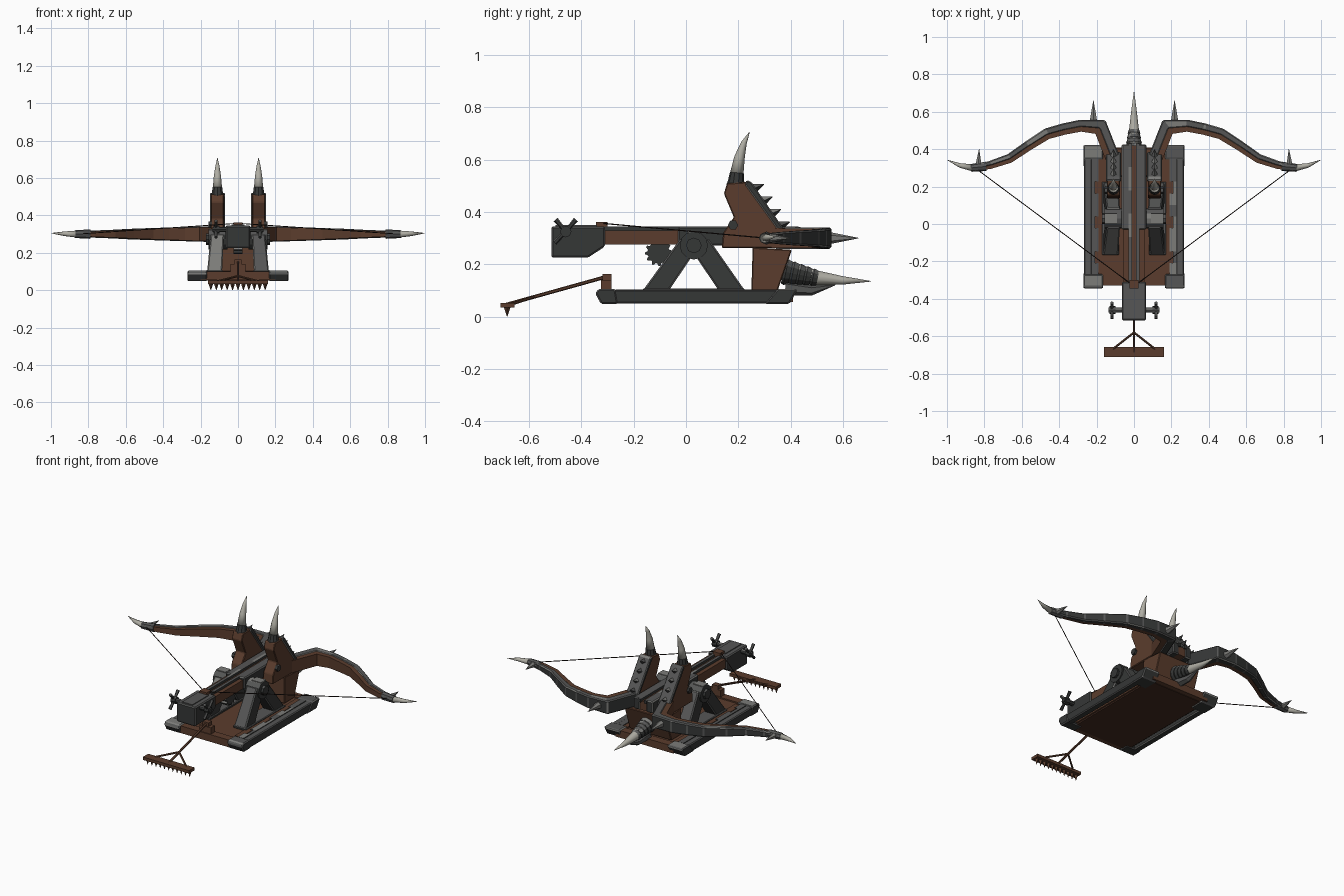
import bpy, bmesh, math, random
from mathutils import Vector

random.seed(4)

def material(name, r, g, b):
    m = bpy.data.materials.new(name)
    m.diffuse_color = (r, g, b, 1)
    return m

WOOD = material("brown_wood", 0.104, 0.046, 0.026)
DWOOD = material("dark_wood", 0.055, 0.024, 0.015)
IRON = material("dark_iron", 0.036, 0.038, 0.037)
MID = material("mid_iron", 0.092, 0.093, 0.092)
WORN = material("worn_edge", 0.2, 0.2, 0.19)
BONE = material("bone", 0.43, 0.42, 0.37)
ROPE = material("string", 0.02, 0.012, 0.01)

def build(name, verts, faces, mat, bevel=0, smooth=False):
    me = bpy.data.meshes.new(name)
    metal = mat in (IRON, MID)
    for m in ([mat, MID, WORN] if metal else [mat]):
        me.materials.append(m)
    bm = bmesh.new()
    vs = [bm.verts.new(v) for v in verts]
    for f in faces:
        bm.faces.new([vs[i] for i in f])
    bmesh.ops.recalc_face_normals(bm, faces=bm.faces[:])
    if bevel:
        bmesh.ops.bevel(bm, geom=bm.edges[:], offset=bevel, segments=1,
                        affect='EDGES', profile=0.5, material=1 if metal else 0)
    bm.normal_update()
    for f in bm.faces:
        f.smooth = smooth
        # iron is paler on top, with scattered worn edges
        if metal and f.normal.z > 0.5:
            f.material_index = 1
        if metal and f.material_index == 1 and random.random() < 0.25:
            f.material_index = 2
    bm.to_mesh(me)
    bm.free()
    ob = bpy.data.objects.new(name, me)
    bpy.context.collection.objects.link(ob)
    return ob

def prism(name, prof, x0, x1, mat, bevel=0, lean=0):
    # (y, z) outline extruded along x; lean pulls the outline inward with height
    n = len(prof)
    v = [(x * (1 - lean * (z - 0.1)), y, z) for x in (x0, x1) for y, z in prof]
    f = [list(range(n)), list(range(2 * n - 1, n - 1, -1))]
    f += [(i, (i + 1) % n, n + (i + 1) % n, n + i) for i in range(n)]
    return build(name, v, f, mat, bevel)

def box(name, x, y, z, mat, bevel=0):
    return prism(name, [(y[0], z[0]), (y[1], z[0]), (y[1], z[1]), (y[0], z[1])], x[0], x[1], mat, bevel)

def tube(name, pts, radii, mat, sides=8, smooth=False):
    # swept round section with flat caps
    pts = [Vector(p) for p in pts]
    v, f = [], []
    for i, p in enumerate(pts):
        d = (pts[min(i + 1, len(pts) - 1)] - pts[max(i - 1, 0)]).normalized()
        ref = Vector((1, 0, 0)) if abs(d.x) < 0.8 else Vector((0, 0, 1))
        a = d.cross(ref).normalized()
        b = d.cross(a)
        for k in range(sides):
            t = math.tau * k / sides
            v.append(p + (a * math.cos(t) + b * math.sin(t)) * radii[i])
    for i in range(len(pts) - 1):
        for k in range(sides):
            j = (k + 1) % sides
            f.append((i * sides + k, i * sides + j, (i + 1) * sides + j, (i + 1) * sides + k))
    f.append(list(range(sides)))
    f.append(list(range(len(v) - sides, len(v))))
    return build(name, v, f, mat, 0, smooth)

def spike(name, a, b, r, mat=MID, sides=6):
    return tube(name, [a, b], [r, 0.001], mat, sides)

def strip(name, s, path, lo, hi, grow, mat, bevel=0):
    # flat limb: path rows are (x, y, width, half height); lo/hi are sideways limits
    v, f = [], []
    for i, (x, y, w, h) in enumerate(path):
        p = Vector((x, y))
        d0 = (p - Vector(path[i - 1][:2])).normalized() if i else None
        d1 = (Vector(path[i + 1][:2]) - p).normalized() if i < len(path) - 1 else None
        d0, d1 = d0 or d1, d1 or d0
        d = (d0 + d1).normalized()
        n = Vector((-d.y, d.x)) / max(0.7, d.dot(d0))
        for o, zz in ((lo, -1), (hi, -1), (hi, 1), (lo, 1)):
            q = p + n * o * w
            v.append((s * q.x, q.y, 0.30 + zz * (h + grow)))
    for i in range(len(path) - 1):
        for k in range(4):
            j = (k + 1) % 4
            f.append((i * 4 + k, i * 4 + j, i * 4 + 4 + j, i * 4 + 4 + k))
    f += [(0, 1, 2, 3), tuple(range(len(v) - 4, len(v)))]
    return build(name, v, f, mat, bevel)

# sled base
box("deck", (-0.21, 0.21), (-0.31, 0.39), (0.06, 0.092), WOOD)
box("deck_underside", (-0.2, 0.2), (-0.3, 0.38), (0.052, 0.062), DWOOD)
box("front_beam", (-0.2, 0.2), (-0.33, -0.28), (0.055, 0.1), WOOD)
box("back_beam", (-0.2, 0.2), (0.36, 0.41), (0.055, 0.1), WOOD)
rail = [(-0.325, 0.05), (0.395, 0.05), (0.415, 0.098), (0.41, 0.102), (-0.33, 0.102), (-0.34, 0.085)]
cap_f = [(-0.325, 0.048), (-0.26, 0.048), (-0.27, 0.106), (-0.335, 0.106), (-0.347, 0.088)]
cap_b = [(0.30, 0.048), (0.395, 0.048), (0.425, 0.098), (0.42, 0.106), (0.35, 0.106)]
for s in (-1, 1):
    prism("side_rail", rail, s * 0.225, s * 0.266, IRON, 0.005)
    box("inner_plank", (s * 0.16, s * 0.2), (-0.26, 0.35), (0.088, 0.1), WOOD)
    for k in range(10):
        y = -0.27 + 0.062 * k
        box("rail_strip", (s * (0.19 + 0.018 * (k % 3 == 1)), s * 0.227), (y, y + 0.062), (0.088, 0.104), IRON)
    prism("front_corner_guard", cap_f, s * 0.165, s * 0.27, IRON, 0.006)
    prism("back_corner_guard", cap_b, s * 0.165, s * 0.27, IRON, 0.006)

# A-shaped supports and pivots
legs = ([(-0.165, 0.1), (-0.065, 0.1), (0.05, 0.27), (-0.02, 0.3)],
        [(0.225, 0.1), (0.125, 0.1), (0.01, 0.27), (0.085, 0.3)])
for s in (-1, 1):
    for prof in legs:
        prism("support_leg", prof, s * 0.085, s * 0.165, IRON, 0.006, 0.6)
    box("support_foot", (s * 0.08, s * 0.172), (-0.165, 0.225), (0.09, 0.108), IRON, 0.004)
    tube("pivot_drum", [(s * 0.055, 0.03, 0.272), (s * 0.158, 0.03, 0.272)], [0.054] * 2, IRON, 12)
    box("pivot_worn_plate", (s * 0.09, s * 0.155), (0.005, 0.055), (0.322, 0.327), WORN)
    tube("pivot_bolt", [(s * 0.15, 0.03, 0.272), (s * 0.172, 0.03, 0.272)], [0.03] * 2, IRON, 8)

# stock with grooved rail
box("stock", (-0.055, 0.055), (-0.33, 0.42), (0.275, 0.33), WOOD)
for s in (-1, 1):
    for k in range(6):
        y = -0.32 + 0.125 * k
        box("groove_rail", (s * 0.012, s * 0.03), (y, y + 0.125), (0.325, 0.345), IRON)
    box("stock_sleeve", (s * 0.022, s * 0.066), (-0.03, 0.425), (0.272, 0.345), IRON, 0.006)
prism("stock_butt", [(-0.515, 0.225), (-0.375, 0.225), (-0.31, 0.268), (-0.31, 0.345), (-0.515, 0.345)],
      -0.065, 0.065, IRON, 0.006)
box("butt_top_plate", (-0.035, 0.035), (-0.5, -0.34), (0.343, 0.35), MID)
box("trigger_catch", (-0.025, 0.025), (-0.345, -0.3), (0.335, 0.362), WOOD)

# winch crank
tube("winch_axle", [(-0.135, -0.46, 0.325), (0.135, -0.46, 0.325)], [0.014] * 2, IRON, 8)
for s in (-1, 1):
    tube("winch_hub", [(s * 0.1, -0.46, 0.325), (s * 0.13, -0.46, 0.325)], [0.022] * 2, IRON, 8)
    for t in (math.radians(50), math.radians(130), math.radians(225)):
        tube("winch_handle", [(s * 0.118, -0.46, 0.325),
             (s * 0.118, -0.46 + 0.06 * math.cos(t), 0.325 + 0.06 * math.sin(t))], [0.007, 0.01], IRON, 6)

# elevation gear under the stock
gear = []
for k in range(48):
    r = 0.052 if k % 4 < 2 else 0.042
    gear.append((-0.105 + r * math.cos(math.tau * k / 48), 0.245 + r * math.sin(math.tau * k / 48)))
prism("gear", gear, -0.025, 0.025, IRON)

# horned posts, back armour and column below
post = [(0.157, 0.51), (0.235, 0.515), (0.368, 0.32), (0.365, 0.262), (0.137, 0.262),
        (0.142, 0.32), (0.183, 0.38), (0.145, 0.47)]
armour = [(0.225, 0.505), (0.232, 0.522), (0.25, 0.515), (0.385, 0.32), (0.375, 0.262), (0.36, 0.262), (0.363, 0.315)]
for s in (-1, 1):
    prism("post", post, s * 0.075, s * 0.145, WOOD, 0.004)
    prism("post_armour", armour, s * 0.07, s * 0.15, IRON, 0.005)
    for k in range(4):
        y, z = 0.262 + 0.033 * k, 0.492 - 0.048 * k
        spike("post_spike", (s * 0.11, y - 0.01, z - 0.006), (s * 0.11, y + 0.036, z + 0.014), 0.023, IRON, 4)
    tube("post_bolt", [(s * 0.14, 0.18, 0.35), (s * 0.158, 0.18, 0.35)], [0.02] * 2, IRON, 6)
    tube("horn_collar", [(s * 0.11, 0.19, 0.5), (s * 0.11, 0.192, 0.52), (s * 0.11, 0.195, 0.55)],
         [0.036, 0.031, 0.027], IRON, 10)
    tube("post_horn", [(s * 0.11, 0.194, 0.545), (s * 0.11, 0.205, 0.61), (s * 0.11, 0.222, 0.665),
         (s * 0.11, 0.243, 0.706)], [0.026, 0.02, 0.011, 0.001], BONE, 10, True)
prism("column", [(0.255, 0.265), (0.405, 0.255), (0.35, 0.098), (0.25, 0.098)], -0.145, 0.145, WOOD, 0.004)

# ram horn at the back end
tube("ram_horn", [(0, 0.42, 0.168), (0, 0.5, 0.148), (0, 0.6, 0.138), (0, 0.708, 0.135)],
     [0.036, 0.028, 0.016, 0.001], BONE, 10, True)
for k in range(5):
    y, z, r = 0.372 + 0.026 * k, 0.172 - 0.005 * k, 0.05 - 0.004 * k
    tube("ram_collar", [(0, y, z), (0, y + 0.01, z - 0.002), (0, y + 0.028, z - 0.006)],
         [r - 0.005, r, r - 0.006], IRON, 12)
tube("ram_lower_spike", [(0, 0.38, 0.11), (0, 0.48, 0.1), (0, 0.57, 0.12)], [0.03, 0.02, 0.001], MID, 6)

# bow arms
path = [(0.11, 0.34, 0.075, 0.038), (0.18, 0.518, 0.075, 0.037), (0.285, 0.525, 0.062, 0.034),
        (0.375, 0.507, 0.06, 0.031), (0.465, 0.482, 0.058, 0.028), (0.57, 0.415, 0.052, 0.024),
        (0.665, 0.35, 0.048, 0.019), (0.77, 0.315, 0.042, 0.015), (0.85, 0.3, 0.032, 0.011)]
for s in (-1, 1):
    strip("bow_arm", s, path, -0.5, 0.2, 0, WOOD)
    strip("bow_arm_armour", s, path, -0.1, 0.52, 0.004, IRON, 0.006)
    tube("arm_ferrule", [(s * 0.79, 0.308, 0.3), (s * 0.87, 0.3, 0.3)], [0.025, 0.021], MID, 8)
    tube("arm_tip", [(s * 0.86, 0.3, 0.3), (s * 0.93, 0.313, 0.302), (s * 0.998, 0.342, 0.305)],
         [0.019, 0.012, 0.001], BONE, 8, True)
    spike("tip_spike", (s * 0.832, 0.3, 0.3), (s * 0.828, 0.4, 0.3), 0.022, WORN)
    spike("arm_spike", (s * 0.217, 0.545, 0.3), (s * 0.217, 0.66, 0.3), 0.024, WORN)
    tube("bowstring", [(s * 0.83, 0.285, 0.302), (s * 0.01, -0.325, 0.357)], [0.0025] * 2, ROPE, 6)

# trailing rake
box("rake_mount", (-0.04, 0.04), (-0.325, -0.285), (0.09, 0.14), WOOD)
box("rake_post", (-0.02, 0.02), (-0.32, -0.285), (0.13, 0.163), WOOD)
tube("rake_stem", [(0, -0.295, 0.155), (0, -0.69, 0.045)], [0.007] * 2, WOOD, 6)
box("rake_bar", (-0.16, 0.16), (-0.71, -0.657), (0.034, 0.052), WOOD)
for s in (-1, 1):
    tube("rake_strut", [(0, -0.58, 0.076), (s * 0.115, -0.67, 0.047)], [0.006] * 2, WOOD, 6)
for k in range(11):
    x = -0.145 + 0.029 * k
    spike("rake_tooth", (x, -0.684, 0.036), (x, -0.684, 0.0), 0.013, WOOD, 4)
